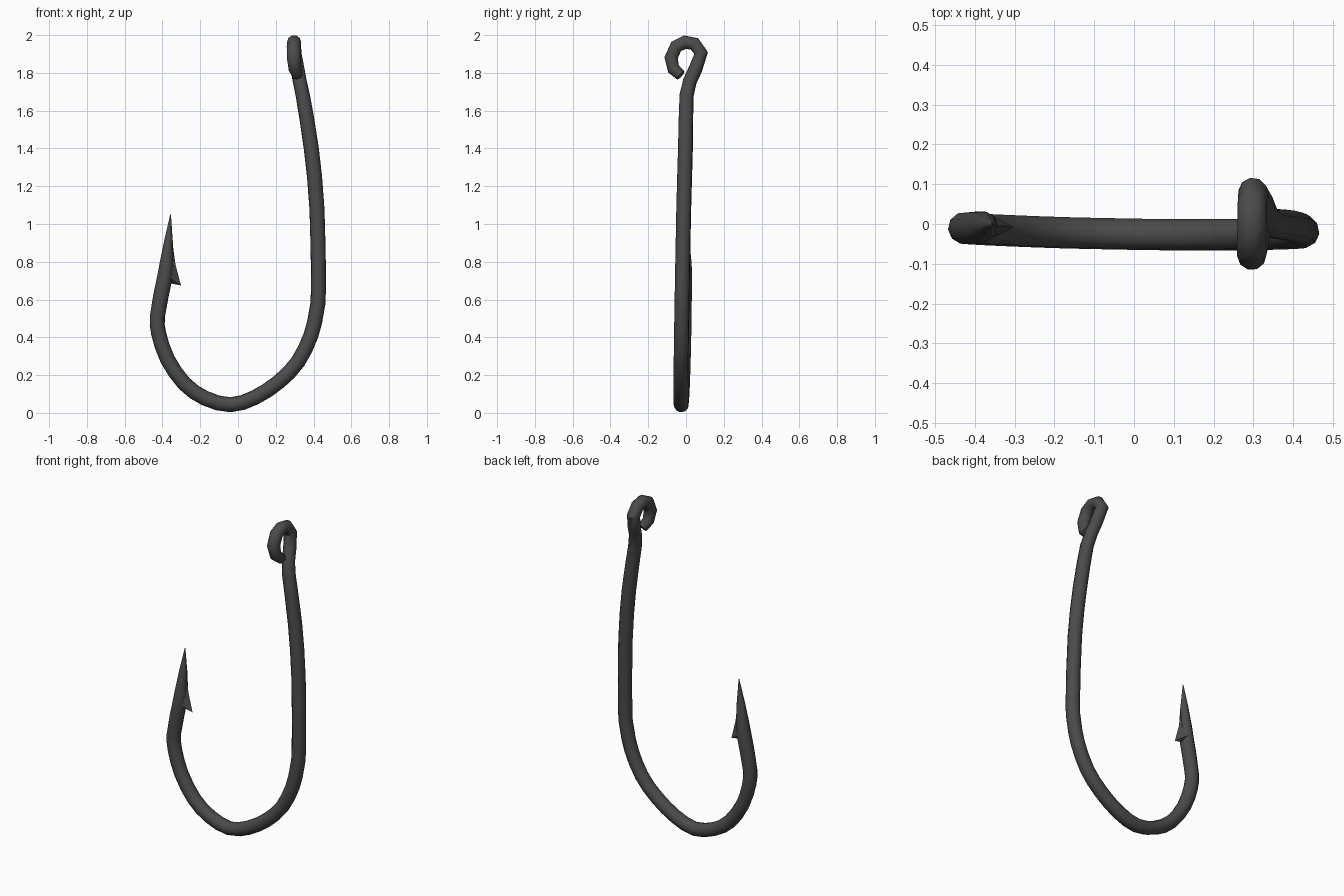
import bpy, bmesh, math
from mathutils import Vector, Quaternion

if "Cube" in bpy.data.objects:
    bpy.data.objects.remove(bpy.data.objects["Cube"])

SIDES = 10

# Centreline stations: x, y, z, radius
eye = [(.315, -.028, 1.787, .029), (.302, -.066, 1.82, .034), (.296, -.079, 1.88, .037),
       (.295, -.052, 1.94, .037), (.297, -.005, 1.963, .037), (.297, .045, 1.953, .037),
       (.299, .08, 1.905, .037), (.315, .05, 1.82, .037), (.327, .02, 1.755, .037)]
shank_bend = [(.343, .003, 1.68, .038), (.388, -.003, 1.40, .04), (.418, -.012, 1.08, .04),
              (.426, -.02, .66, .04), (.416, -.022, .54, .04), (.386, -.024, .41, .04),
              (.317, -.026, .27, .04), (.217, -.027, .165, .04), (.09, -.027, .082, .04),
              (-.04, -.025, .043, .04), (-.175, -.022, .078, .04), (-.285, -.018, .156, .04),
              (-.374, -.014, .285, .04), (-.42, -.011, .42, .04), (-.427, -.01, .51, .04)]
point = [(-.408, -.009, .62, .041), (-.387, -.008, .72, .041), (-.378, -.006, .79, .037),
         (-.368, -.004, .91, .023), (-.357, -.002, 1.05, .002)]


def smooth_path(before, pts, after):
    """Add a Catmull-Rom midpoint between neighbouring stations."""
    p = [Vector(q) for q in [before] + pts + [after]]
    out = []
    for i in range(1, len(p) - 1):
        out.append(p[i])
        if i < len(p) - 2:
            out.append((9 * (p[i] + p[i + 1]) - p[i - 1] - p[i + 2]) / 16)
    return out


def finish(name, bm):
    bmesh.ops.recalc_face_normals(bm, faces=bm.faces)
    me = bpy.data.meshes.new(name)
    bm.to_mesh(me)
    bm.free()
    ob = bpy.data.objects.new(name, me)
    bpy.context.collection.objects.link(ob)
    mat = bpy.data.materials.get("dark_steel") or bpy.data.materials.new("dark_steel")
    mat.diffuse_color = (.07, .07, .07, 1)
    mat.use_nodes = True
    mat.node_tree.nodes["Principled BSDF"].inputs["Base Color"].default_value = mat.diffuse_color
    me.materials.append(mat)
    bpy.ops.object.select_all(action='DESELECT')
    ob.select_set(True)
    bpy.context.view_layer.objects.active = ob
    bpy.ops.object.shade_smooth_by_angle(angle=math.radians(40))
    return ob


def sweep(name, stations):
    """Round wire of varying radius, without twist."""
    pos = [Vector(s[:3]) for s in stations]
    bm = bmesh.new()
    rings, prev, n = [], None, None
    for i, c in enumerate(pos):
        a = (c - pos[max(i - 1, 0)]).normalized()
        b = (pos[min(i + 1, len(pos) - 1)] - c).normalized()
        t = (a + b).normalized()
        n = t.orthogonal().normalized() if prev is None else prev.rotation_difference(t) @ n
        prev = t
        rings.append([bm.verts.new(c + Quaternion(t, math.tau * k / SIDES) @ n * stations[i][3])
                      for k in range(SIDES)])
    for r0, r1 in zip(rings, rings[1:]):
        for k in range(SIDES):
            j = (k + 1) % SIDES
            bm.faces.new((r0[k], r0[j], r1[j], r1[k]))
    bm.faces.new(rings[0])
    bm.faces.new(rings[-1])
    return finish(name, bm)


# Hook wire: eye loop, shank, bend and tapered point in one sweep
path = [Vector(e) for e in eye] + smooth_path(eye[-1], shank_bend, point[0]) + [Vector(p) for p in point]
sweep("hook_wire", path)

# Barb: thin wedge springing from the inside of the point
bm = bmesh.new()
v = [bm.verts.new(c) for c in [(-.352, -.005, .94), (-.331, -.005, .785), (-.302, -.008, .675),
                               (-.372, -.042, .72), (-.372, .028, .72), (-.37, -.006, .688)]]
for f in [(0, 1, 3), (0, 4, 1), (1, 2, 3), (1, 4, 2), (2, 5, 3), (2, 4, 5), (0, 3, 5), (0, 5, 4)]:
    bm.faces.new([v[i] for i in f])
finish("barb", bm)
